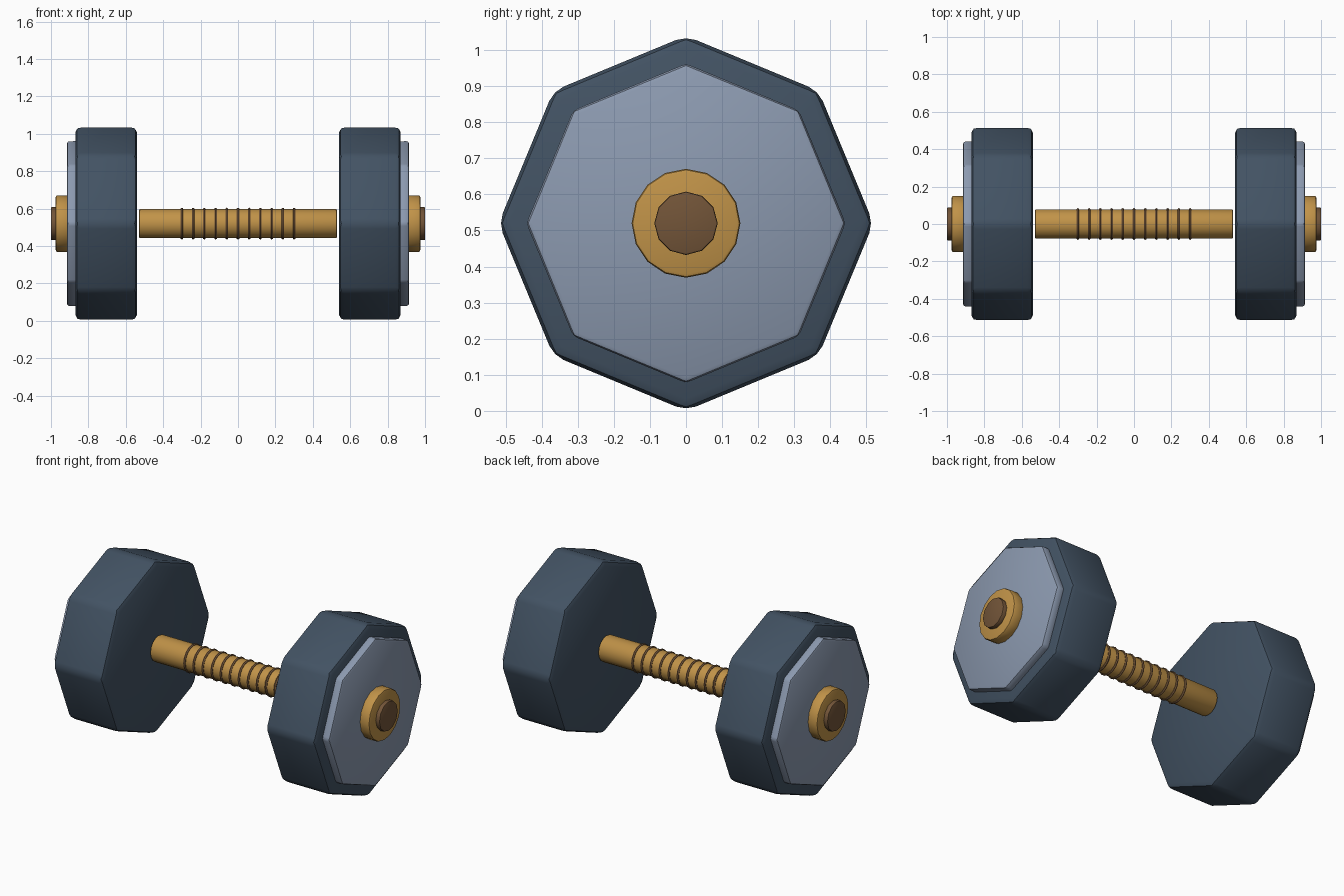
import bpy, math

if "Cube" in bpy.data.objects:
    bpy.data.objects.remove(bpy.data.objects["Cube"])

AXIS_Z = 0.52


def material(name, rgb):
    m = bpy.data.materials.new(name)
    m.diffuse_color = (*rgb, 1)
    m.use_nodes = True
    m.node_tree.nodes["Principled BSDF"].inputs["Base Color"].default_value = m.diffuse_color
    return m


navy = material("navy_rubber", (0.055, 0.085, 0.125))
steel = material("blue_grey_steel", (0.26, 0.32, 0.43))
gold = material("gold_metal", (0.53, 0.29, 0.065))
bronze = material("dark_bronze", (0.17, 0.09, 0.04))


def finish(ob, name, mat):
    ob.name = name
    ob.data.materials.append(mat)
    bpy.ops.object.shade_smooth_by_angle(angle=math.radians(30))


def prism(name, mat, sides, radius, x0, x1, bevel, segments=2):
    """Regular prism along x with a corner pointing up and softened edges."""
    bpy.ops.mesh.primitive_cylinder_add(
        vertices=sides, radius=radius, depth=abs(x1 - x0),
        location=((x0 + x1) / 2, 0, AXIS_Z), rotation=(0, math.pi / 2, 0))
    ob = bpy.context.object
    bpy.ops.object.transform_apply(location=False, rotation=True, scale=False)
    b = ob.modifiers.new("soft_edges", "BEVEL")
    b.width, b.segments = bevel, segments
    b.limit_method, b.angle_limit = "ANGLE", math.radians(35)
    bpy.ops.object.modifier_apply(modifier=b.name)
    finish(ob, name, mat)


# Handle bar
prism("handle_bar", gold, 16, 0.078, -0.53, 0.53, 0.008)

# Grip rings
for i in range(11):
    bpy.ops.mesh.primitive_torus_add(
        major_segments=16, minor_segments=6, major_radius=0.077, minor_radius=0.008,
        location=(-0.3 + 0.06 * i, 0, AXIS_Z), rotation=(0, math.pi / 2, 0))
    finish(bpy.context.object, f"grip_ring_{i + 1}", bronze)

# Weight heads, face plates, collars and end pins on both sides
for side, s in (("left", -1), ("right", 1)):
    prism(f"weight_head_{side}", navy, 8, 0.52, s * 0.54, s * 0.87, 0.03)
    prism(f"face_plate_{side}", steel, 8, 0.443, s * 0.855, s * 0.915, 0.014)
    prism(f"end_collar_{side}", gold, 16, 0.151, s * 0.905, s * 0.975, 0.01)
    prism(f"end_pin_{side}", bronze, 12, 0.088, s * 0.96, s * 1.0, 0.005)
